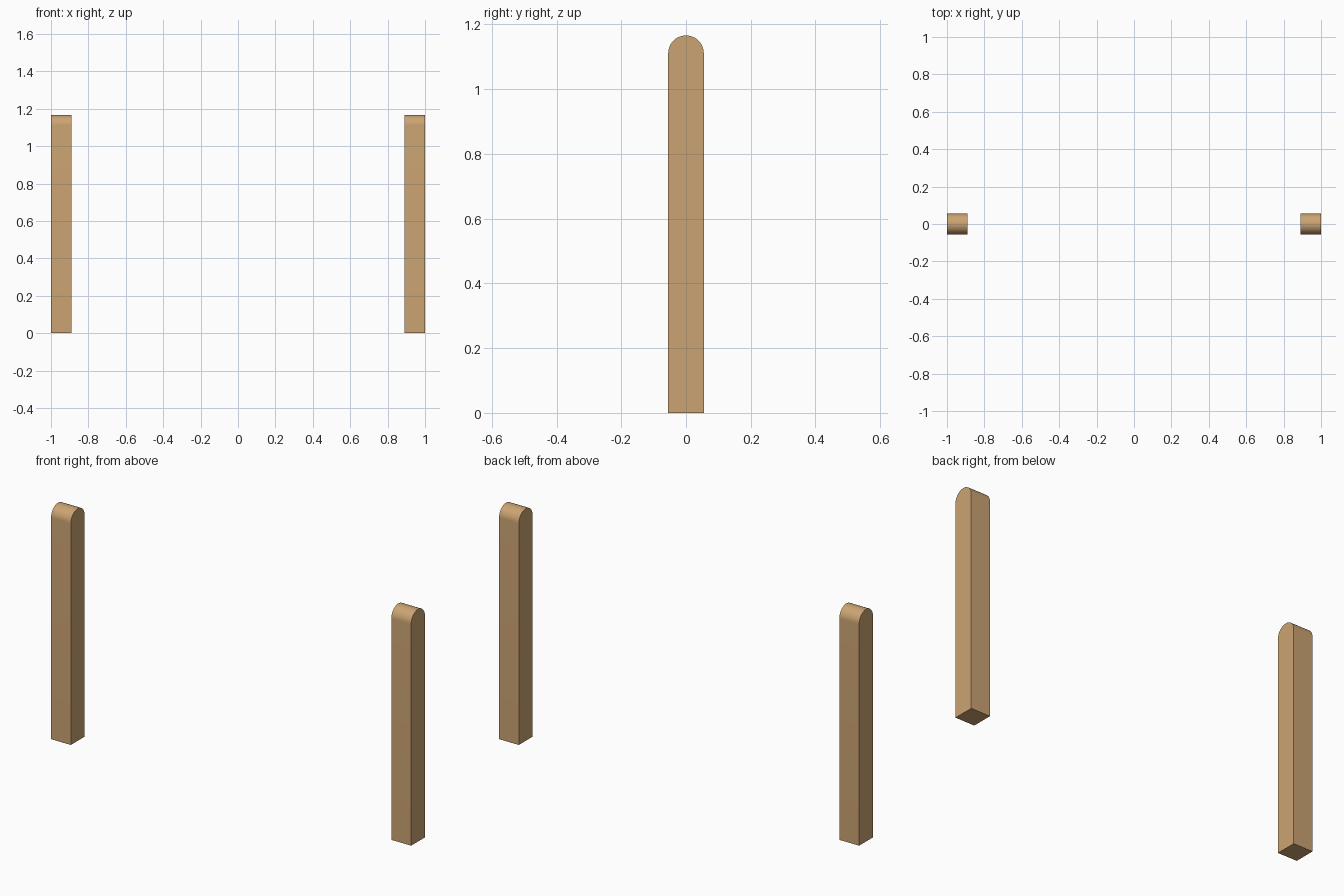
import bpy, bmesh, math

if "Cube" in bpy.data.objects:
    bpy.data.objects.remove(bpy.data.objects["Cube"])

R = 0.055          # half thickness and radius of the rounded top
HEIGHT = 1.166
SEGMENTS = 24

wood = bpy.data.materials.new("wood")
wood.diffuse_color = (0.6, 0.37, 0.17, 1)
wood.use_nodes = True
wood.node_tree.nodes["Principled BSDF"].inputs["Base Color"].default_value = wood.diffuse_color


def make_post(name, x0, x1):
    # Side profile (y, z): straight sides with a half-round top
    profile = [(-R, 0), (R, 0)]
    for i in range(SEGMENTS + 1):
        a = math.pi * i / SEGMENTS
        profile.append((R * math.cos(a), HEIGHT - R + R * math.sin(a)))

    # Extrude the profile across the width of the post
    bm = bmesh.new()
    face = bm.faces.new([bm.verts.new((x0, y, z)) for y, z in profile])
    result = bmesh.ops.extrude_face_region(bm, geom=[face], use_keep_orig=True)
    verts = [g for g in result["geom"] if isinstance(g, bmesh.types.BMVert)]
    bmesh.ops.translate(bm, verts=verts, vec=(x1 - x0, 0, 0))
    bmesh.ops.recalc_face_normals(bm, faces=bm.faces)

    mesh = bpy.data.meshes.new(name)
    bm.to_mesh(mesh)
    bm.free()
    mesh.materials.append(wood)
    post = bpy.data.objects.new(name, mesh)
    bpy.context.collection.objects.link(post)

    # Smooth the rounded top, keep the side edges sharp
    bpy.ops.object.select_all(action='DESELECT')
    post.select_set(True)
    bpy.context.view_layer.objects.active = post
    bpy.ops.object.shade_smooth_by_angle(angle=math.radians(30))


# Left and right posts
make_post("left_post", -1.0, -1.0 + 2 * R)
make_post("right_post", 1.0 - 2 * R, 1.0)
